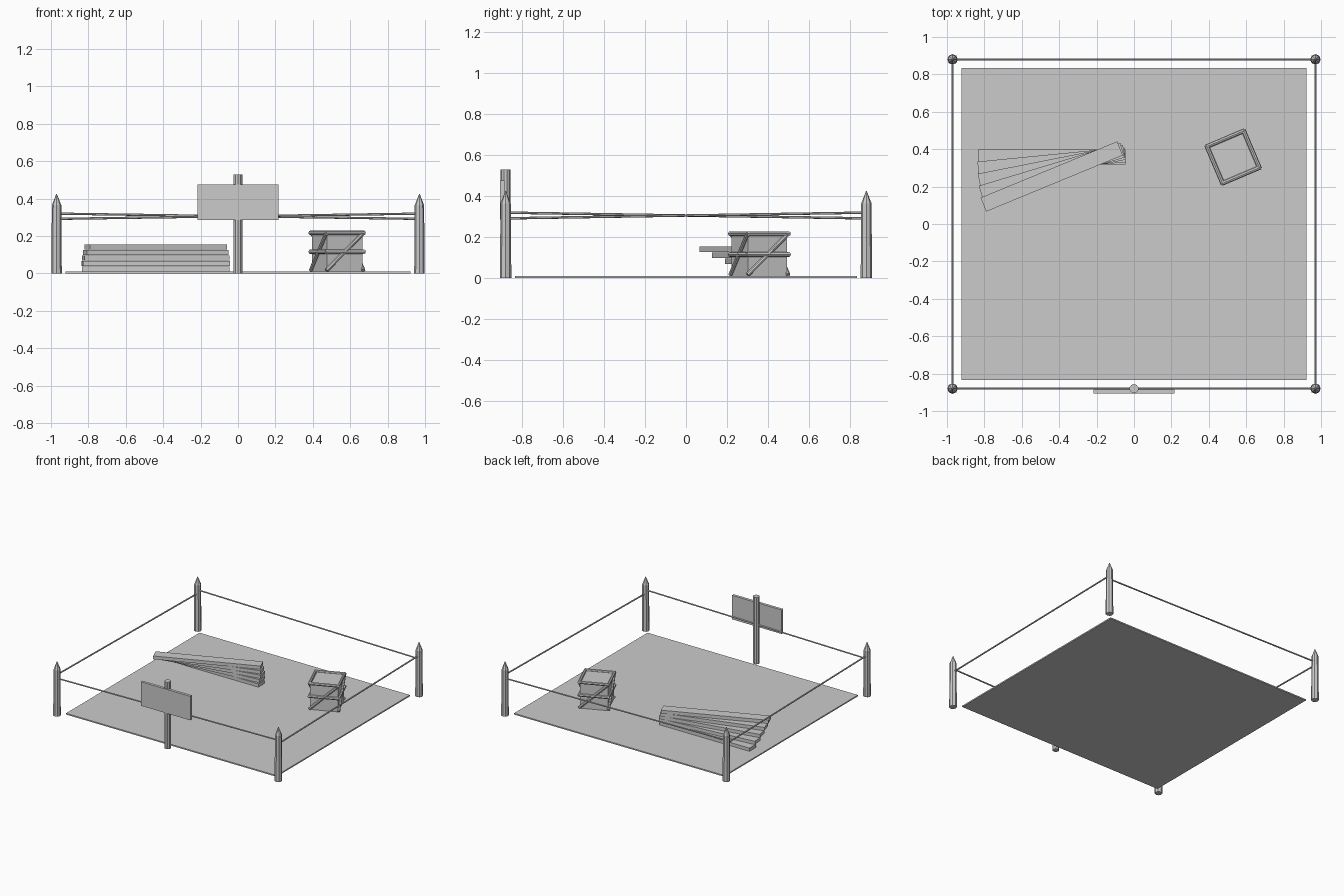
import bpy
from math import radians
from mathutils import Vector, Matrix

if "Cube" in bpy.data.objects:
    bpy.data.objects.remove(bpy.data.objects["Cube"], do_unlink=True)

# One plain colour for everything
grey = bpy.data.materials.new("plain_grey")
grey.use_nodes = True
colour = (0.6, 0.6, 0.6, 1)
grey.diffuse_color = colour
grey.node_tree.nodes["Principled BSDF"].inputs["Base Color"].default_value = colour


def finish(name):
    obj = bpy.context.object
    obj.name = name
    obj.data.materials.append(grey)
    return obj


def box(name, centre, size, turn=0):
    bpy.ops.mesh.primitive_cube_add(size=1)
    obj = finish(name)
    obj.matrix_world = (Matrix.Translation(centre) @ Matrix.Rotation(turn, 4, "Z")
                        @ Matrix.Diagonal((*size, 1)))
    return obj


def rod(name, start, end, radius, end_radius=None, sides=8):
    start, end = Vector(start), Vector(end)
    span = end - start
    bpy.ops.mesh.primitive_cone_add(
        vertices=sides, radius1=radius,
        radius2=radius if end_radius is None else end_radius, depth=span.length)
    obj = finish(name)
    obj.matrix_world = (Matrix.Translation((start + end) / 2)
                        @ span.to_track_quat("Z", "Y").to_matrix().to_4x4())
    return obj


# Ground slab
box("ground", (0, 0, 0.005), (1.844, 1.67, 0.01))

# Pointed corner posts, and ropes that rise from each post to the next
corners = [(-0.97, -0.88), (0.97, -0.88), (0.97, 0.88), (-0.97, 0.88)]
for i, (x, y) in enumerate(corners):
    rod("corner_post", (x, y, 0), (x, y, 0.365), 0.028, 0.025)
    rod("post_point", (x, y, 0.365), (x, y, 0.425), 0.025, 0.002)
    nx, ny = corners[(i + 1) % 4]
    rod("rope", (x, y, 0.292), (nx, ny, 0.32), 0.006, sides=6)

# Sign board on its post
rod("sign_post", (0, -0.88, 0), (0, -0.88, 0.53), 0.024, sides=10)
box("sign_board", (0, -0.896, 0.381), (0.434, 0.022, 0.19))

# Fanned stack of planks
for i in range(5):
    box("plank", (-0.44, 0.358 - 0.026 * i, 0.024 + 0.0295 * i),
        (0.79, 0.08, 0.026), radians(5.6 * i))

# Crate with rod frames and a diagonal brace on each side
turn = Matrix.Translation((0.53, 0.358, 0)) @ Matrix.Rotation(radians(23), 4, "Z")
box("crate_body", (0.53, 0.358, 0.113), (0.206, 0.206, 0.206), radians(23))
h = 0.107
for i in range(4):
    side = turn @ Matrix.Rotation(radians(90 * i), 4, "Z")
    for z in (0.116, 0.217):
        rod("crate_frame", side @ Vector((-h - 0.006, -h, z)),
            side @ Vector((h + 0.006, -h, z)), 0.012)
    rod("crate_brace", side @ Vector((-h, -h, 0.017)),
        side @ Vector((h, -h, 0.217)), 0.011)
